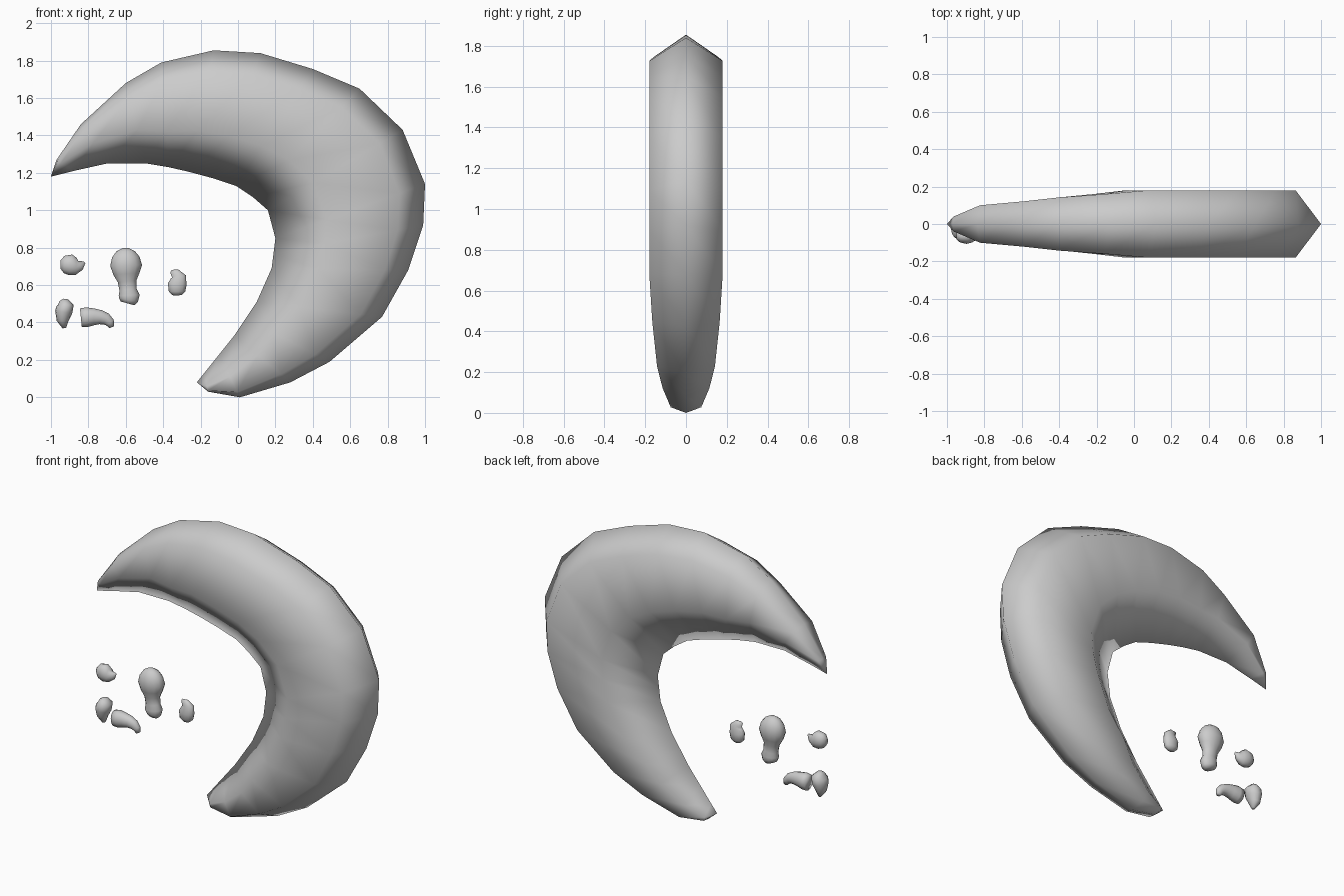
import bpy, bmesh, math
from mathutils import Vector

if "Cube" in bpy.data.objects:
    bpy.data.objects.remove(bpy.data.objects["Cube"])


def skin(name, rings):
    """Skin a row of closed rings (single-point rings become tips) as a smooth object."""
    bm = bmesh.new()
    rows = [[bm.verts.new(p) for p in r] for r in rings]
    for a, b in zip(rows, rows[1:]):
        n = max(len(a), len(b))
        for i in range(n):
            j = (i + 1) % n
            quad = [a[i % len(a)], a[j % len(a)], b[j % len(b)], b[i % len(b)]]
            bm.faces.new(list(dict.fromkeys(quad)))
    for r in (rows[0], rows[-1]):
        if len(r) > 2:
            bm.faces.new(r)
    bmesh.ops.recalc_face_normals(bm, faces=bm.faces)
    for f in bm.faces:
        f.smooth = True
    me = bpy.data.meshes.new(name)
    bm.to_mesh(me)
    bm.free()
    ob = bpy.data.objects.new(name, me)
    bpy.context.collection.objects.link(ob)
    return ob


# Crescent: outer edge, inner edge and half thickness at each station
outer = [(-1, 1.18), (-.97, 1.27), (-.84, 1.46), (-.6, 1.68), (-.41, 1.79), (-.13, 1.855),
         (.12, 1.84), (.4, 1.755), (.65, 1.65), (.88, 1.43), (1, 1.14), (.99, .92),
         (.91, .68), (.77, .43), (.49, .19), (.28, .08), (.01, 0), (-.16, .03), (-.22, .08)]
inner = [(-1, 1.18), (-.88, 1.21), (-.7, 1.25), (-.49, 1.25), (-.37, 1.23), (-.26, 1.205),
         (-.13, 1.17), (-.01, 1.13), (.08, 1.07), (.16, 1.0), (.2, .85), (.19, .77),
         (.18, .69), (.1, .51), (.04, .42), (-.02, .33), (-.1, .23), (-.18, .13), (-.22, .08)]
half = [0, .04, .1, .122, .142, .16] + [.18] * 7 + [.165, .142, .115, .075, .05, 0]

rings = []
for k, (o, i, h) in enumerate(zip(outer, inner, half)):
    O, I = Vector((o[0], 0, o[1])), Vector((i[0], 0, i[1]))
    if h == 0:
        rings.append([O])
        continue
    side = Vector((0, h, 0))
    end = min(k, 18 - k)                      # shoulders hug the outer edge near the tips
    a = O.lerp(I, {1: .06, 2: .12}.get(end, .17))
    b = O.lerp(I, {1: .28, 2: .48, 3: .58}.get(end, .66))
    rings.append([O, a + side, b + side, I, b - side, a - side])
skin("crescent", rings)


def blob(name, y, depth, path, sides=14):
    """Loft elliptical sections along a path of (x, z, radius)."""
    pts = [Vector((x, 0, z)) for x, z, r in path]
    out = []
    for k, (x, z, r) in enumerate(path):
        t = (pts[min(k + 1, len(pts) - 1)] - pts[max(k - 1, 0)]).normalized()
        across = Vector((-t.z, 0, t.x))
        c = pts[k] + Vector((0, y, 0))
        out.append([c + across * r * math.cos(2 * math.pi * s / sides)
                    + Vector((0, r * depth * math.sin(2 * math.pi * s / sides), 0))
                    for s in range(sides)])
    skin(name, out)


# Small rounded pieces floating in the hollow
blob("large_drop", -.02, .75, [(-.59, .502, .038), (-.585, .52, .051), (-.582, .545, .056),
     (-.588, .575, .046), (-.593, .62, .05), (-.597, .66, .07), (-.598, .705, .085),
     (-.6, .75, .073), (-.6, .78, .05), (-.6, .797, .018)])
blob("upper_left_pebble", -.065, .75, [(-.949, .71, .022), (-.93, .71, .046), (-.895, .708, .056),
     (-.865, .7, .045), (-.842, .705, .026), (-.82, .722, .006)])
blob("right_pebble", -.055, .65, [(-.325, .545, .022), (-.326, .565, .044), (-.325, .605, .05),
     (-.318, .645, .04), (-.335, .66, .028), (-.358, .675, .008)])
blob("lower_left_pebble", -.03, 1.15, [(-.928, .37, .01), (-.937, .41, .032), (-.932, .455, .046),
     (-.925, .49, .047), (-.938, .51, .03), (-.945, .52, .012)])
blob("lower_horn", -.045, .85, [(-.84, .425, .05), (-.81, .428, .053), (-.77, .43, .045),
     (-.735, .428, .038), (-.705, .418, .032), (-.685, .4, .025), (-.675, .375, .014)])
